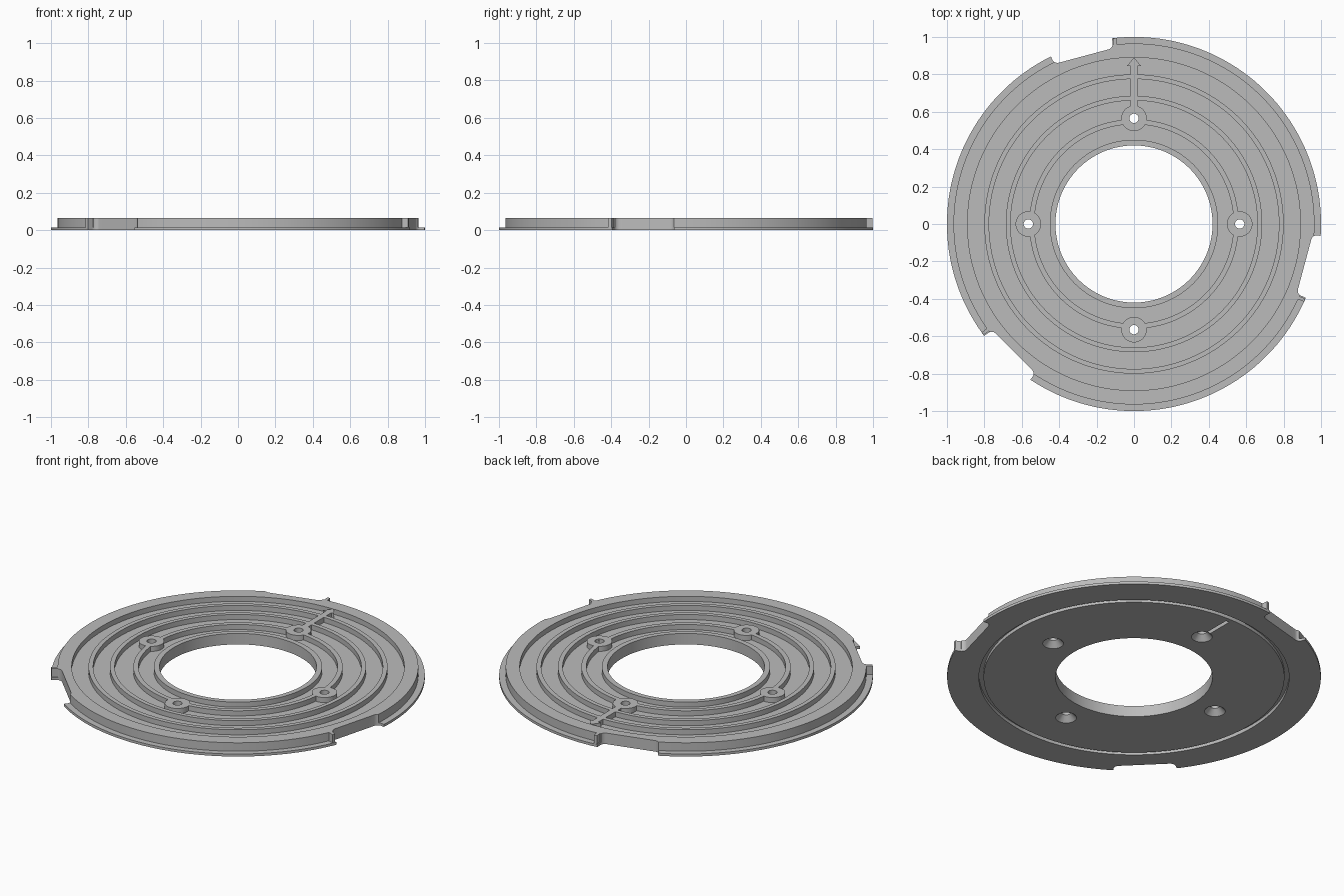
import bpy, bmesh, math
from mathutils import Matrix, Vector

cube = bpy.data.objects.get("Cube")
if cube:
    bpy.data.objects.remove(cube, do_unlink=True)

TOP, FLOOR, FLANGE = 0.065, 0.035, 0.015
BOSS_R = 0.565
EPS = 0.02

grey = bpy.data.materials.new("plain grey")
grey.use_nodes = True
grey.diffuse_color = (0.5, 0.5, 0.5, 1)
grey.node_tree.nodes["Principled BSDF"].inputs["Base Color"].default_value = (0.5, 0.5, 0.5, 1)


def add_object(name, bm):
    bmesh.ops.recalc_face_normals(bm, faces=bm.faces)
    mesh = bpy.data.meshes.new(name)
    bm.to_mesh(mesh)
    bm.free()
    mesh.materials.append(grey)
    ob = bpy.data.objects.new(name, mesh)
    bpy.context.collection.objects.link(ob)
    return ob


def lathe(name, profile, steps, centre=(0, 0)):
    """Revolve a closed (radius, z) outline; radius 0 is allowed."""
    bm = bmesh.new()
    verts = [bm.verts.new((r, 0, z)) for r, z in profile]
    edges = [bm.edges.new((a, b)) for a, b in zip(verts, verts[1:] + verts[:1])]
    bmesh.ops.spin(bm, geom=verts + edges, cent=(0, 0, 0), axis=(0, 0, 1),
                   angle=math.tau, steps=steps, use_merge=False)
    bmesh.ops.remove_doubles(bm, verts=bm.verts, dist=1e-5)
    bmesh.ops.translate(bm, verts=bm.verts, vec=(*centre, 0))
    return add_object(name, bm)


def prism(name, outline, z0, z1, angle=0):
    """Extrude a flat outline upward, then turn it about the z axis."""
    bm = bmesh.new()
    face = bm.faces.new([bm.verts.new((x, y, z0)) for x, y in outline])
    new = bmesh.ops.extrude_face_region(bm, geom=[face])["geom"]
    bmesh.ops.translate(bm, vec=(0, 0, z1 - z0),
                        verts=[v for v in new if isinstance(v, bmesh.types.BMVert)])
    bmesh.ops.rotate(bm, verts=bm.verts, matrix=Matrix.Rotation(angle, 3, 'Z'))
    return add_object(name, bm)


def combine(body, tool, operation):
    mod = body.modifiers.new(tool.name, 'BOOLEAN')
    mod.operation = operation
    mod.solver = 'EXACT'
    mod.object = tool
    bpy.context.view_layer.objects.active = body
    bpy.ops.object.modifier_apply(modifier=mod.name)
    bpy.data.objects.remove(tool, do_unlink=True)


# Ring plate: stepped outer edge, raised rim, concentric ribs, groove underneath
profile = [(0.42, 0), (0.805, 0), (0.805, 0.02), (0.83, 0.02), (0.83, 0), (1, 0),
           (1, FLANGE), (0.965, FLANGE), (0.965, TOP), (0.89, TOP), (0.89, FLOOR)]
for outer, inner in [(0.80, 0.775), (0.685, 0.66), (0.56, 0.533)]:
    profile += [(outer, FLOOR), (outer, TOP), (inner, TOP), (inner, FLOOR)]
profile += [(0.45, FLOOR), (0.45, TOP), (0.42, TOP)]
plate = lathe("ring_plate", profile, 180)

# Raised arrow from the back boss to the rim
half = [(0.018, 0.58), (0.018, 0.845), (0.037, 0.845), (0, 0.892)]
arrow = half + [(-x, y) for x, y in reversed(half[:-1])]
combine(plate, prism("arrow", arrow, FLOOR - 0.005, TOP), 'UNION')

# Screw bosses with through holes and countersinks below
centres = [Vector((BOSS_R, 0)), Vector((0, BOSS_R)), Vector((-BOSS_R, 0)), Vector((0, -BOSS_R))]
for c in centres:
    boss = [(0, FLOOR - 0.005), (0.068, FLOOR - 0.005), (0.068, TOP), (0, TOP)]
    combine(plate, lathe("boss", boss, 40, c), 'UNION')
for c in centres:
    drill = [(0, -EPS), (0.056, -EPS), (0.056, 0), (0.025, 0.032),
             (0.025, TOP + EPS), (0, TOP + EPS)]
    combine(plate, lathe("drill", drill, 32, c), 'DIFFERENCE')

# Slot under the arrow shaft
slot = [(-0.011, BOSS_R), (0.011, BOSS_R), (0.011, 0.78), (-0.011, 0.78)]
combine(plate, prism("slot", slot, -EPS, 0.03), 'DIFFERENCE')


# Three edge notches, each with rounded corners and a small upright fin
def notch_outline(chord=0.937, fillet=0.03):
    points = []
    for side, t in ((1, 0.195), (-1, 0.14)):
        arc = []
        for i in range(7):
            a = math.pi / 2 * i / 6
            arc.append((chord + fillet * (1 - math.sin(a)),
                        side * (t - fillet + fillet * math.cos(a))))
        arc.insert(0, (1.1, side * (t + 0.02)))
        points += arc if side > 0 else arc[::-1]
    return points


for k in range(3):
    angle = math.radians(105 + 120 * k)
    combine(plate, prism("notch", notch_outline(), -EPS, TOP + EPS, angle), 'DIFFERENCE')
    fin = [(0.95, -0.143), (0.986, -0.149), (0.986, -0.166), (0.95, -0.162)]
    combine(plate, prism("fin", fin, 0.005, TOP, angle), 'UNION')

# Smooth round walls, keep every step crisp
bpy.ops.object.select_all(action='DESELECT')
plate.select_set(True)
bpy.context.view_layer.objects.active = plate
bpy.ops.object.shade_smooth_by_angle(angle=math.radians(30))
